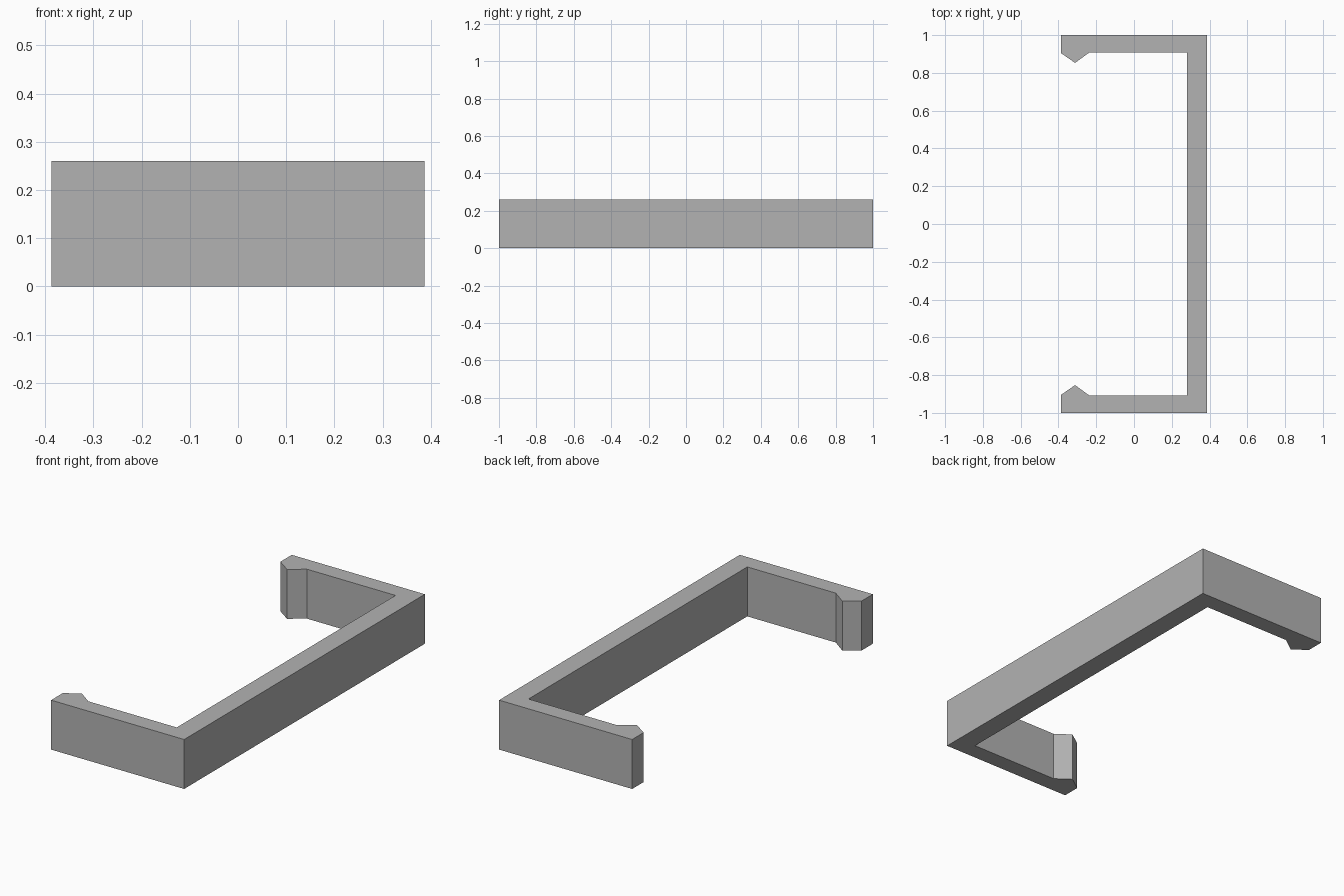
import bpy
import bmesh

cube = bpy.data.objects.get("Cube")
if cube:
    bpy.data.objects.remove(cube, do_unlink=True)

HEIGHT = 0.26

# Plain grey material
grey = bpy.data.materials.new("plain grey")
grey.use_nodes = True
colour = (0.45, 0.45, 0.45, 1)
grey.diffuse_color = colour
grey.node_tree.nodes["Principled BSDF"].inputs["Base Color"].default_value = colour

# Back half of the clip outline: spine, arm and pointed catch
half = [(0.387, 1.0), (-0.387, 1.0), (-0.387, 0.905), (-0.312, 0.853),
        (-0.235, 0.909), (0.28, 0.909)]
outline = half + [(x, -y) for x, y in reversed(half)]

# Extrude the mirrored outline upwards
bm = bmesh.new()
base = bm.faces.new([bm.verts.new((x, y, 0)) for x, y in outline])
result = bmesh.ops.extrude_face_region(bm, geom=[base], use_keep_orig=True)
top = [v for v in result["geom"] if isinstance(v, bmesh.types.BMVert)]
bmesh.ops.translate(bm, vec=(0, 0, HEIGHT), verts=top)
bmesh.ops.recalc_face_normals(bm, faces=bm.faces)

mesh = bpy.data.meshes.new("clip_bracket")
bm.to_mesh(mesh)
bm.free()
mesh.materials.append(grey)
clip = bpy.data.objects.new("clip_bracket", mesh)
bpy.context.collection.objects.link(clip)
